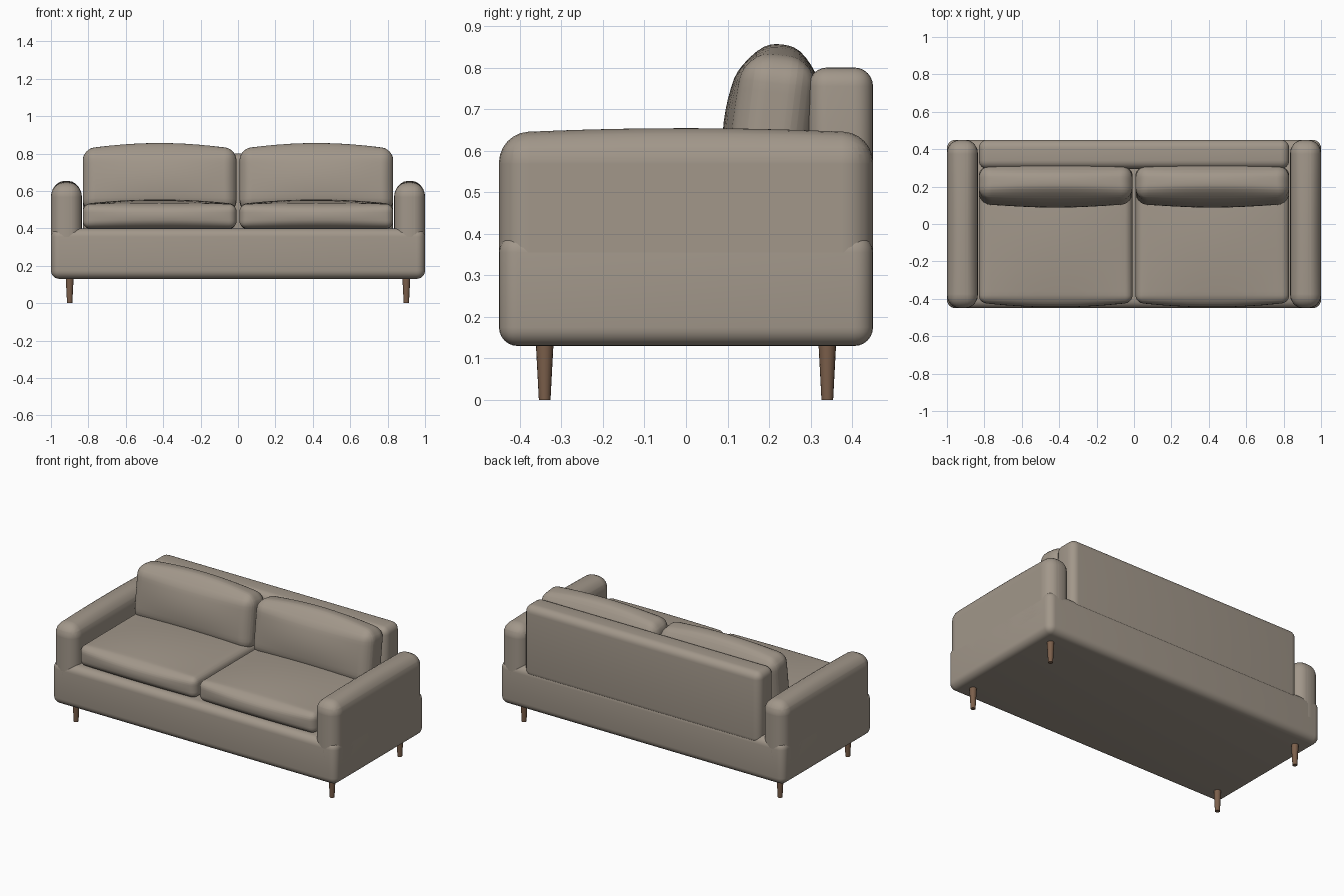
import bpy, bmesh
from math import radians
from mathutils import Vector, Matrix

cube = bpy.data.objects.get("Cube")
if cube:
    bpy.data.objects.remove(cube, do_unlink=True)


def material(name, rgb):
    m = bpy.data.materials.new(name)
    m.use_nodes = True
    m.diffuse_color = (*rgb, 1)
    m.node_tree.nodes["Principled BSDF"].inputs["Base Color"].default_value = (*rgb, 1)
    return m


fabric = material("taupe_fabric", (0.36, 0.31, 0.255))
wood = material("brown_wood", (0.2, 0.115, 0.07))


def finish(bm, name, mat):
    mesh = bpy.data.meshes.new(name)
    bm.to_mesh(mesh)
    bm.free()
    mesh.materials.append(mat)
    obj = bpy.data.objects.new(name, mesh)
    bpy.context.collection.objects.link(obj)
    bpy.ops.object.select_all(action="DESELECT")
    obj.select_set(True)
    bpy.context.view_layer.objects.active = obj
    bpy.ops.object.shade_smooth_by_angle(angle=radians(40))
    return obj


def padded_box(name, low, high, radius, bulge=(0, 0, 0), tilt=0):
    """Rounded box whose faces swell outwards by the bulge along each axis."""
    low, high = Vector(low), Vector(high)
    centre, half = (low + high) / 2, (high - low) / 2
    bm = bmesh.new()
    bmesh.ops.create_cube(bm, size=2)
    bmesh.ops.scale(bm, vec=half, verts=bm.verts)
    bmesh.ops.bevel(bm, geom=bm.edges[:], offset=radius, segments=6,
                    profile=0.5, affect="EDGES", clamp_overlap=True)
    if any(bulge):
        # Slice the box so its faces can curve
        cuts = 12
        for axis in range(3):
            normal = Vector([float(i == axis) for i in range(3)])
            for k in range(1, cuts):
                point = normal * half[axis] * (2 * k / cuts - 1)
                bmesh.ops.bisect_plane(bm, geom=bm.verts[:] + bm.edges[:] + bm.faces[:],
                                       dist=1e-5, plane_co=point, plane_no=normal)
        for v in bm.verts:
            n = [v.co[i] / half[i] for i in range(3)]
            for i in range(3):
                a, b = n[i - 1], n[i - 2]
                v.co[i] += bulge[i] * n[i] * (1 - a * a) * (1 - b * b)
    bmesh.ops.transform(bm, verts=bm.verts,
                        matrix=Matrix.Translation(centre) @ Matrix.Rotation(tilt, 4, "X"))
    return finish(bm, name, fabric)


# Frame
padded_box("base", (-1, -0.45, 0.13), (1, 0.45, 0.4), 0.045)
padded_box("backrest", (-0.83, 0.295, 0.34), (0.83, 0.45, 0.8), 0.045)

for side, s in (("left", 1), ("right", -1)):
    def span(a, b):
        return sorted((s * a, s * b))

    # Arm
    x0, x1 = span(0.835, 1)
    padded_box(side + "_arm", (x0, -0.45, 0.2), (x1, 0.45, 0.642), 0.07, (0, 0, 0.012))

    # Cushions
    x0, x1 = span(0.008, 0.83)
    padded_box(side + "_seat_cushion", (x0, -0.42, 0.4), (x1, 0.3, 0.53), 0.04,
               (0, 0.025, 0.025))
    padded_box(side + "_back_cushion", (x0, 0.12, 0.49), (x1, 0.295, 0.822), 0.06,
               (0, 0.03, 0.035), radians(-7))

    # Tapered legs
    for end, y in (("front", -0.34), ("back", 0.34)):
        bm = bmesh.new()
        bmesh.ops.create_cone(bm, cap_ends=True, segments=16, radius1=0.014, radius2=0.022,
                              depth=0.15, matrix=Matrix.Translation((s * 0.9, y, 0.075)))
        finish(bm, f"{side}_{end}_leg", wood)
